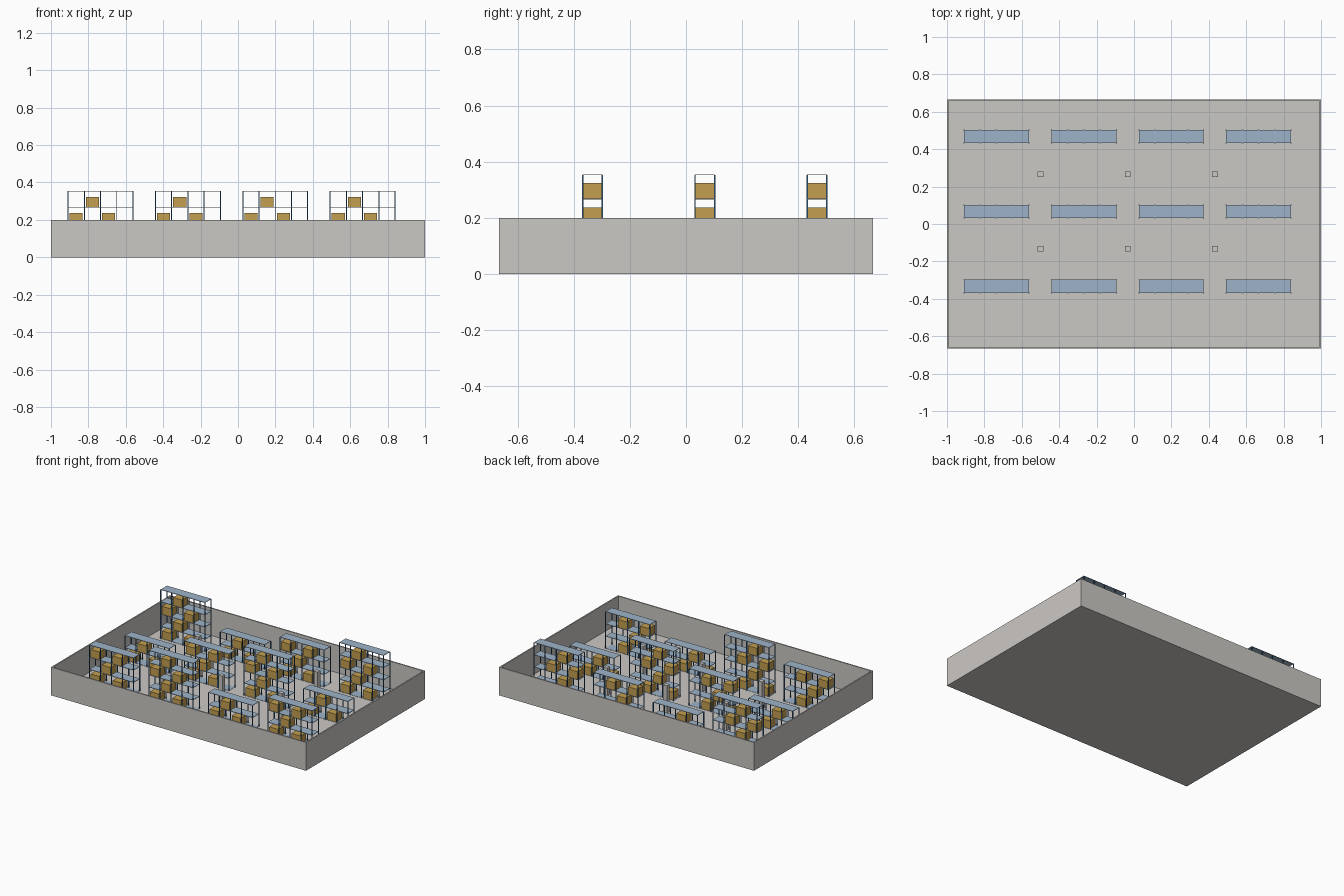
import bpy
import bmesh
from mathutils import Matrix, Vector

cube = bpy.data.objects.get("Cube")
if cube:
    bpy.data.objects.remove(cube, do_unlink=True)


def material(name, rgb):
    mat = bpy.data.materials.new(name)
    mat.use_nodes = True
    colour = (*rgb, 1)
    mat.diffuse_color = colour
    mat.node_tree.nodes["Principled BSDF"].inputs["Base Color"].default_value = colour
    return mat


CONCRETE = material("warm grey concrete", (0.6, 0.58, 0.55))
SHELF = material("pale blue shelf", (0.34, 0.45, 0.58))
STEEL = material("deep blue steel", (0.05, 0.16, 0.33))
CARDBOARD = material("ochre cardboard", (0.55, 0.35, 0.08))


def blocks(name, mat, items):
    """One object made of cuboids, each given as (centre, size)."""
    bm = bmesh.new()
    for centre, size in items:
        place = Matrix.Translation(centre) @ Matrix.Diagonal(Vector((*size, 1)))
        bmesh.ops.create_cube(bm, size=1, matrix=place)
    mesh = bpy.data.meshes.new(name)
    bm.to_mesh(mesh)
    bm.free()
    mesh.materials.append(mat)
    obj = bpy.data.objects.new(name, mesh)
    bpy.context.collection.objects.link(obj)
    return obj


# Building shell: floor slab and four walls
LENGTH, DEPTH, WALL, HEIGHT = 2, 1.333, 0.0133, 0.2
FLOOR = 0.0067


def tray():
    bm = bmesh.new()
    place = Matrix.Translation((0, 0, HEIGHT / 2)) @ Matrix.Diagonal((LENGTH, DEPTH, HEIGHT, 1))
    bmesh.ops.create_cube(bm, size=1, matrix=place)
    bm.normal_update()
    top = max(bm.faces, key=lambda f: f.normal.z)
    # Inset the top for the wall thickness, then sink it to floor level
    bmesh.ops.inset_region(bm, faces=[top], thickness=WALL)
    well = bmesh.ops.extrude_discrete_faces(bm, faces=[top])["faces"][0]
    bmesh.ops.translate(bm, verts=well.verts, vec=(0, 0, FLOOR - HEIGHT))
    mesh = bpy.data.meshes.new("floor_and_walls")
    bm.to_mesh(mesh)
    bm.free()
    mesh.materials.append(CONCRETE)
    obj = bpy.data.objects.new("floor_and_walls", mesh)
    bpy.context.collection.objects.link(obj)


tray()

# Square pillars between the rack rows
PILLAR = 0.03
blocks("pillars", CONCRETE, [
    ((x, y, (FLOOR + HEIGHT) / 2), (PILLAR, PILLAR, HEIGHT - FLOOR))
    for x in (-0.5, -0.033, 0.433) for y in (-0.133, 0.267)])

# Storage racks
BAY = 0.0867      # bay width and level height
BAYS = 4
POST = 0.005
SHELF_T = 0.0033
RACK_DEPTH = 0.07
BOX = (0.07, 0.065, 0.055)


def rack(x, y, levels, tag):
    left = x - BAYS * BAY / 2
    top = FLOOR + levels * BAY
    blocks("rack_shelves_" + tag, SHELF, [
        ((x, y, FLOOR + n * BAY), (BAYS * BAY, RACK_DEPTH, SHELF_T))
        for n in range(levels + 1)])
    blocks("rack_posts_" + tag, STEEL, [
        ((left + n * BAY, y + side * RACK_DEPTH / 2, (FLOOR + top) / 2),
         (POST, POST, top - FLOOR))
        for n in range(BAYS + 1) for side in (-1, 1)])
    # Boxes alternate between bays; the last bay stays empty
    blocks("boxes_" + tag, CARDBOARD, [
        ((left + (bay + 0.5) * BAY, y,
          FLOOR + n * BAY + SHELF_T / 2 + BOX[2] / 2), BOX)
        for n in range(levels) for bay in range(BAYS - 1) if (n + bay) % 2 == 0])


for row in range(3):
    for col in range(4):
        rack(-0.735 + col * 0.467, -0.333 + row * 0.4,
             2 + (col + 1 - row) % 3, f"row{row + 1}_{col + 1}")
